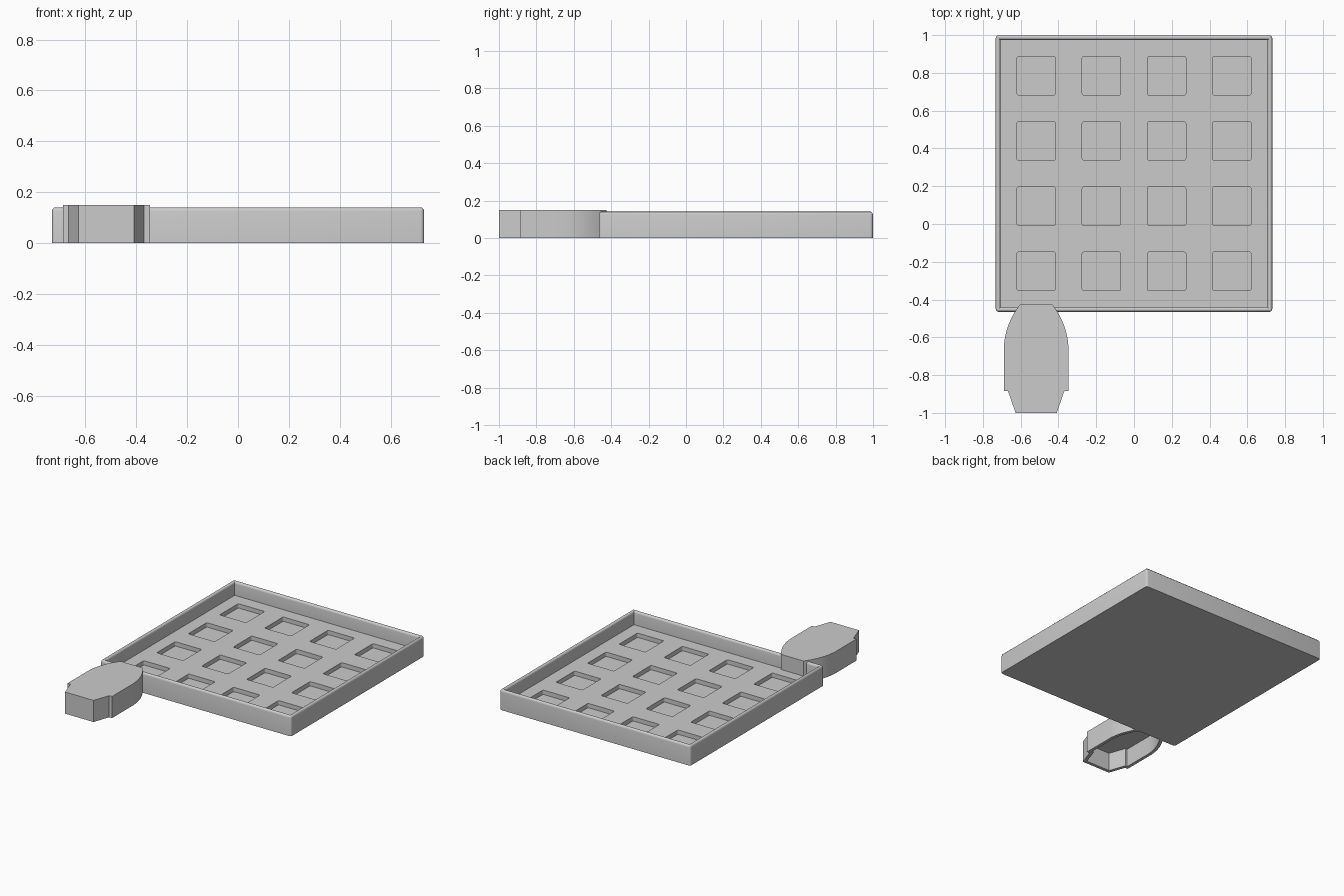
import bpy, bmesh, math
from mathutils import Matrix, Vector

cube = bpy.data.objects.get("Cube")
if cube:
    bpy.data.objects.remove(cube, do_unlink=True)

GREY = (0.6, 0.6, 0.6, 1.0)
grey = bpy.data.materials.new("plain grey")
grey.use_nodes = True
grey.diffuse_color = GREY
grey.node_tree.nodes["Principled BSDF"].inputs["Base Color"].default_value = GREY

TRAY_Y, HALF, HEIGHT = 0.267, 0.732, 0.14
WALL, FLOOR_Z, ROUND = 0.034, 0.045, 0.015
POCKET, PITCH, POCKET_Z = 0.203, 0.345, 0.015


def add_object(name, bm):
    bmesh.ops.recalc_face_normals(bm, faces=bm.faces)
    mesh = bpy.data.meshes.new(name)
    bm.to_mesh(mesh)
    bm.free()
    mesh.materials.append(grey)
    obj = bpy.data.objects.new(name, mesh)
    bpy.context.collection.objects.link(obj)
    return obj


def smooth(obj, degrees):
    bpy.ops.object.select_all(action='DESELECT')
    obj.select_set(True)
    bpy.context.view_layer.objects.active = obj
    bpy.ops.object.shade_smooth_by_angle(angle=math.radians(degrees))


def add_box(bm, center, size):
    matrix = Matrix.Translation(center) @ Matrix.Diagonal((*size, 1))
    return bmesh.ops.create_cube(bm, size=1, matrix=matrix)["verts"]


def is_vertical(edge):
    a, b = edge.verts
    return (a.co - b.co).xy.length < 1e-4


# Tray: a box with a sunken floor and rounded rim and corners
bm = bmesh.new()
add_box(bm, (0, TRAY_Y, HEIGHT / 2), (2 * HALF, 2 * HALF, HEIGHT))
top = max(bm.faces, key=lambda f: f.calc_center_median().z)
bmesh.ops.inset_region(bm, faces=[top], thickness=WALL)
pit = bmesh.ops.extrude_face_region(bm, geom=[top])["geom"]
bmesh.ops.translate(bm, vec=(0, 0, FLOOR_Z - HEIGHT),
                    verts=[v for v in pit if isinstance(v, bmesh.types.BMVert)])
if top.is_valid:
    bmesh.ops.delete(bm, geom=[top], context='FACES_ONLY')
edges = []
for e in bm.edges:
    at_rim = all(v.co.z > HEIGHT - 1e-4 for v in e.verts)
    along_axis = min(abs(e.verts[0].co.x - e.verts[1].co.x),
                     abs(e.verts[0].co.y - e.verts[1].co.y)) < 1e-4
    outer = abs(e.verts[0].co.x) > HALF - 1e-3
    if (at_rim and along_axis) or (is_vertical(e) and outer):
        edges.append(e)
bmesh.ops.bevel(bm, geom=edges, offset=ROUND, segments=4, profile=0.5, affect='EDGES')
tray = add_object("tray", bm)

# Pockets: a four by four grid cut into the floor
bm = bmesh.new()
for i in range(4):
    for j in range(4):
        center = ((i - 1.5) * PITCH, TRAY_Y + (j - 1.5) * PITCH, POCKET_Z + 0.05)
        add_box(bm, center, (POCKET, POCKET, 0.1))
bmesh.ops.bevel(bm, geom=[e for e in bm.edges if is_vertical(e)], offset=0.008,
                segments=3, profile=0.5, affect='EDGES')
cutter = add_object("pocket_cutter", bm)
cutter.hide_render = True
cut = tray.modifiers.new("pockets", 'BOOLEAN')
cut.operation = 'DIFFERENCE'
cut.solver = 'EXACT'
cut.object = cutter
bpy.context.view_layer.objects.active = tray
bpy.ops.object.modifier_apply(modifier=cut.name)
bpy.data.objects.remove(cutter, do_unlink=True)
smooth(tray, 35)

# Corner handle: a hollow cap, open below, with curved shoulders
HANDLE_X, HANDLE_TOP, SHELL = -0.518, 0.15, 0.022
side = [(0.109, -1.0), (0.149, -0.885), (0.171, -0.885)]
p0, p1, p2 = Vector((0.171, -0.65)), Vector((0.165, -0.53)), Vector((0.085, -0.425))
for i in range(9):
    t = i / 8
    side.append(tuple(p0 * (1 - t) ** 2 + p1 * 2 * t * (1 - t) + p2 * t * t))
outline = side + [(-x, y) for x, y in reversed(side)]

bm = bmesh.new()
lid = bm.faces.new([bm.verts.new((HANDLE_X + x, y, 0)) for x, y in outline])
walls = bmesh.ops.extrude_face_region(bm, geom=[lid])["geom"]
bmesh.ops.translate(bm, vec=(0, 0, HANDLE_TOP),
                    verts=[v for v in walls if isinstance(v, bmesh.types.BMVert)])
bmesh.ops.recalc_face_normals(bm, faces=bm.faces)
base = min(bm.faces, key=lambda f: f.calc_center_median().z)
bmesh.ops.inset_region(bm, faces=[base], thickness=SHELL, use_even_offset=True)
cavity = bmesh.ops.extrude_face_region(bm, geom=[base])["geom"]
bmesh.ops.translate(bm, vec=(0, 0, HANDLE_TOP - SHELL),
                    verts=[v for v in cavity if isinstance(v, bmesh.types.BMVert)])
if base.is_valid:
    bmesh.ops.delete(bm, geom=[base], context='FACES_ONLY')
handle = add_object("corner_handle", bm)
smooth(handle, 20)
